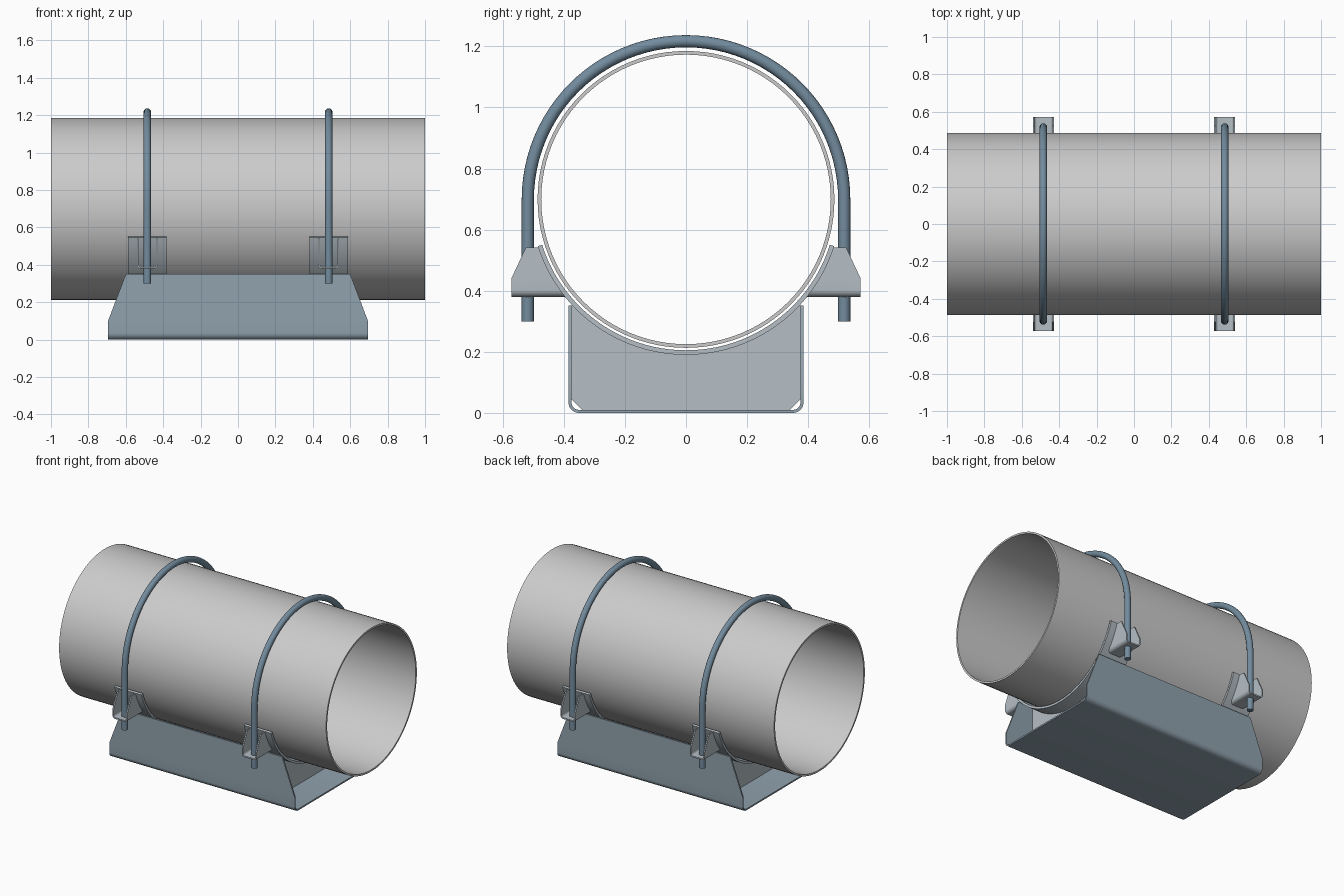
import bpy, bmesh
from math import sin, cos, pi, radians, sqrt

if "Cube" in bpy.data.objects:
    bpy.data.objects.remove(bpy.data.objects["Cube"])

CZ = 0.699            # pipe axis height
BOLT_X = 0.485        # clamp station along the pipe


def material(name, rgb):
    m = bpy.data.materials.new(name)
    m.diffuse_color = (*rgb, 1)
    m.use_nodes = True
    m.node_tree.nodes["Principled BSDF"].inputs["Base Color"].default_value = m.diffuse_color
    return m


STEEL = material("steel_blue", (0.28, 0.36, 0.42))
BOLT = material("dark_blue", (0.17, 0.26, 0.34))
PLATE = material("plate_grey", (0.46, 0.52, 0.56))


def finish(name, me, mat=None, smooth=True):
    ob = bpy.data.objects.new(name, me)
    bpy.context.collection.objects.link(ob)
    if mat:
        me.materials.append(mat)
    if smooth:
        bpy.ops.object.select_all(action='DESELECT')
        ob.select_set(True)
        bpy.context.view_layer.objects.active = ob
        bpy.ops.object.shade_smooth_by_angle(angle=radians(30))
    return ob


def sheet(name, outer, inner, lo, hi, place, mat=None, closed=False):
    """Bent plate: paired outer/inner 2D paths swept from lo(v) to hi(v)."""
    bm = bmesh.new()
    rows = []
    for o, i in zip(outer, inner):
        v = o[1]
        rows.append([bm.verts.new(place(p, end(v))) for p, end in
                     ((o, lo), (o, hi), (i, hi), (i, lo))])
    n = len(rows)
    for k in range(n if closed else n - 1):
        a, b = rows[k], rows[(k + 1) % n]
        for j in range(4):
            bm.faces.new((a[j], a[(j + 1) % 4], b[(j + 1) % 4], b[j]))
    if not closed:
        bm.faces.new(rows[0])
        bm.faces.new(rows[-1])
    bmesh.ops.recalc_face_normals(bm, faces=bm.faces)
    me = bpy.data.meshes.new(name)
    bm.to_mesh(me)
    bm.free()
    return finish(name, me, mat)


def arc(r, a0, a1, n, cy=0, cz=CZ):
    return [(cy + r * cos(radians(a0 + (a1 - a0) * k / n)),
             cz + r * sin(radians(a0 + (a1 - a0) * k / n))) for k in range(n + 1)]


def u_path(w, bottom, r, t, heights):
    """Outer and inner outline of a U with rounded bottom corners."""
    paths = []
    for d in (0, t):
        right = arc(r - d, -90, 0, 8, w - r, bottom + r) + [(w - d, z) for z in heights]
        paths.append([(-y, z) for y, z in reversed(right)] + right)
    return paths


def along_x(p, e):
    return (e, p[0], p[1])


# Pipe
sheet("pipe", arc(0.486, 0, 360, 96)[:-1], arc(0.474, 0, 360, 96)[:-1],
      lambda v: -1, lambda v: 1, along_x, closed=True)


# Base channel with tapered ends
def base_end(z):
    return 0.695 - max(0, z - 0.1) * 0.38


outer, inner = u_path(0.385, 0, 0.035, 0.01, [0.1, 0.352])
sheet("base_channel", outer, inner, lambda z: -base_end(z), base_end, along_x, STEEL)


# Lug ends: against the saddle, and the sloped outer edge
def lug_in(z):
    return sqrt(0.505 ** 2 - (z - CZ) ** 2)


def lug_out(z):
    return 0.572 - max(0, z - 0.44) * 0.47


for side, sx in (("left", -1), ("right", 1)):
    x = sx * BOLT_X

    # Curved saddle strip under the pipe
    sheet("saddle_" + side, arc(0.509, -162.5, -17.5, 48), arc(0.494, -162.5, -17.5, 48),
          lambda v: x - 0.102, lambda v: x + 0.102, along_x, PLATE)

    # Gusset plate inside the channel, with clipped lower corners
    bm = bmesh.new()
    top = arc(0.508, -137, -43, 32)
    outline = top + [(0.375, 0.352), (0.375, 0.045), (0.34, 0.01),
                     (-0.34, 0.01), (-0.375, 0.045), (-0.375, 0.352)]
    f = bm.faces.new([bm.verts.new((x - 0.006, y, z)) for y, z in outline])
    ext = bmesh.ops.extrude_face_region(bm, geom=[f], use_keep_orig=True)
    bmesh.ops.translate(bm, vec=(0.012, 0, 0),
                        verts=[g for g in ext["geom"] if isinstance(g, bmesh.types.BMVert)])
    bmesh.ops.recalc_face_normals(bm, faces=bm.faces)
    me = bpy.data.meshes.new("gusset_" + side)
    bm.to_mesh(me)
    bm.free()
    finish("gusset_" + side, me, PLATE, smooth=False)

    # U-shaped lugs carrying the bolt legs
    outer, inner = u_path(0.056, 0.38, 0.022, 0.009, [0.44, 0.475, 0.51, 0.542])
    for face, sy in (("front", -1), ("back", 1)):
        sheet(f"lug_{side}_{face}", outer, inner, lug_in, lug_out,
              lambda p, e: (x + p[0], sy * e, p[1]), PLATE)

    # U-bolt
    pts = [(0.518, 0.30)] + arc(0.518, 0, 180, 48) + [(-0.518, 0.30)]
    cu = bpy.data.curves.new("bolt_path", 'CURVE')
    cu.dimensions = '3D'
    cu.bevel_depth = 0.02
    cu.bevel_resolution = 6
    cu.use_fill_caps = True
    sp = cu.splines.new('POLY')
    sp.points.add(len(pts) - 1)
    for p, (y, z) in zip(sp.points, pts):
        p.co = (x, y, z, 1)
    tmp = bpy.data.objects.new("bolt_path", cu)
    bpy.context.collection.objects.link(tmp)
    bpy.context.view_layer.update()
    me = bpy.data.meshes.new_from_object(
        tmp.evaluated_get(bpy.context.evaluated_depsgraph_get()))
    bpy.data.objects.remove(tmp)
    me.materials.clear()
    finish("u_bolt_" + side, me, BOLT)
